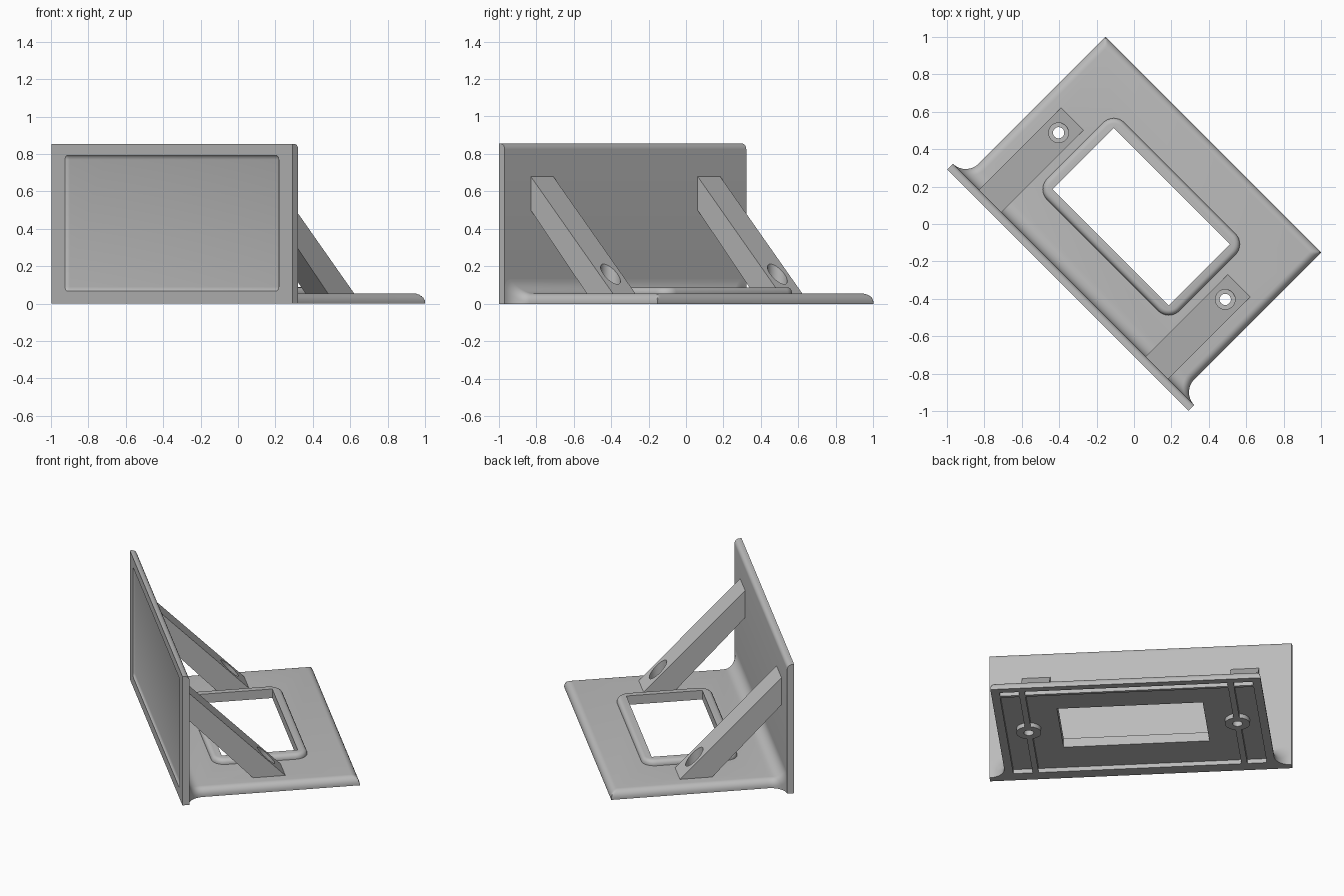
import bpy, bmesh, math
from math import sin, cos, pi

if "Cube" in bpy.data.objects:
    bpy.data.objects.remove(bpy.data.objects["Cube"])

grey = bpy.data.materials.new("light_grey")
grey.use_nodes = True
grey.diffuse_color = (0.5, 0.5, 0.5, 1)
grey.node_tree.nodes["Principled BSDF"].inputs["Base Color"].default_value = grey.diffuse_color

TURN = -pi / 4          # the whole bracket stands diagonally
FRONT, BACK = -0.457, 0.6   # base depth, from wall to free edge
BASE_H, ROUND = 0.055, 0.045
parts = []


def finish(name, bm, part=True):
    bmesh.ops.recalc_face_normals(bm, faces=bm.faces)
    mesh = bpy.data.meshes.new(name)
    bm.to_mesh(mesh)
    bm.free()
    mesh.materials.append(grey)
    obj = bpy.data.objects.new(name, mesh)
    bpy.context.collection.objects.link(obj)
    if part:
        parts.append(obj)
    else:
        obj.hide_render = True
    return obj


def box_mesh(x0, x1, y0, y1, z0, z1):
    bm = bmesh.new()
    bmesh.ops.create_cube(bm, size=1)
    for v in bm.verts:
        v.co = (x0 if v.co.x < 0 else x1, y0 if v.co.y < 0 else y1, z0 if v.co.z < 0 else z1)
    return bm


def bevel(bm, test, width, segments=5):
    edges = [e for e in bm.edges if test(e.verts[0].co, e.verts[1].co)]
    bmesh.ops.bevel(bm, geom=edges, offset=width, segments=segments, profile=0.5, affect='EDGES')


def cylinder(name, x, y, r, z0, z1, part=False):
    bm = bmesh.new()
    bmesh.ops.create_cone(bm, cap_ends=True, segments=32, radius1=r, radius2=r, depth=z1 - z0)
    bmesh.ops.translate(bm, verts=bm.verts, vec=(x, y, (z0 + z1) / 2))
    return finish(name, bm, part)


def cut(obj, cutter):
    mod = obj.modifiers.new("cut", 'BOOLEAN')
    mod.operation, mod.solver, mod.object = 'DIFFERENCE', 'EXACT', cutter
    bpy.context.view_layer.objects.active = obj
    bpy.ops.object.modifier_apply(modifier=mod.name)


cutters = []

# Upright panel with a rounded top rear edge and a shallow front recess
bm = box_mesh(-0.912, 0.912, -0.5, FRONT, 0, 0.855)
bevel(bm, lambda a, b: min(a.z, b.z) > 0.8 and min(a.y, b.y) > -0.48, 0.03)
panel = finish("upright_panel", bm)
bm = box_mesh(-0.815, 0.815, -0.6, -0.488, 0.06, 0.8)
bevel(bm, lambda a, b: True, 0.03, 4)
recess = finish("recess_cutter", bm, False)
cutters.append(recess)
cut(panel, recess)

# Base lofted from front to back: flared and filleted at the panel, rounded at the free edges
stations = [(FRONT - 0.02, 0.91, 0.13)]
for i in range(13):
    a = pi / 2 * (1 - i / 12)
    y = -0.357 - 0.1 * sin(a)
    s = max(0, min(1, (-0.38 - y) / 0.077))
    stations.append((y, 0.912 - 0.097 * cos(a), 0.132 - 0.077 * math.sqrt(1 - s * s)))
for i in range(7):
    a = pi / 2 * i / 6
    stations.append((BACK - ROUND * (1 - sin(a)), 0.815, BASE_H - ROUND * (1 - cos(a))))

bm = bmesh.new()
rings = []
for y, w, h in stations:
    top = max(h, BASE_H)
    half = [(w, 0)]
    for i in range(7):
        a = pi / 2 * i / 6
        half.append((w - ROUND * (1 - cos(a)), min(h, top - ROUND * (1 - sin(a)))))
    ring = half + [(-x, z) for x, z in reversed(half)]
    rings.append([bm.verts.new((x, y, z)) for x, z in ring])
for r0, r1 in zip(rings, rings[1:]):
    for i in range(len(r0)):
        j = (i + 1) % len(r0)
        bm.faces.new((r0[i], r0[j], r1[j], r1[i]))
bm.faces.new(rings[0])
bm.faces.new(rings[-1])
bmesh.ops.remove_doubles(bm, verts=bm.verts, dist=0.0001)
base = finish("base", bm)

# Hollow underside
hollow = finish("hollow_cutter", box_mesh(-0.765, 0.765, -0.42, 0.555, -0.1, 0.028), False)
cutters.append(hollow)
cut(base, hollow)

# Raised rim around the opening
bm = box_mesh(-0.5, 0.5, -0.237, 0.347, 0.03, 0.088)
bevel(bm, lambda a, b: abs(a.z - b.z) > 0.01, 0.08, 8)
bevel(bm, lambda a, b: min(a.z, b.z) > 0.08, 0.028, 4)
rim = finish("opening_rim", bm)
opening = finish("opening_cutter", box_mesh(-0.44, 0.44, -0.177, 0.287, -0.1, 0.3), False)
cutters.append(opening)
cut(base, opening)
cut(rim, opening)

# Long stiffening rib under the back edge
finish("cross_rib", box_mesh(-0.77, 0.77, 0.495, 0.515, 0.0, 0.03))

# Diagonal braces with screw holes, bosses and short ribs underneath
for side, label in ((1, "left"), (-1, "right")):
    x, y = side * 0.63, 0.06
    bm = bmesh.new()
    outline = [(-0.47, 0.693), (0.163, 0.055), (0.163, 0.045), (-0.035, 0.045),
               (-0.035, 0.055), (-0.47, 0.513)]
    face = bm.faces.new([bm.verts.new((x - 0.085, v, z)) for v, z in outline])
    ext = bmesh.ops.extrude_face_region(bm, geom=[face])
    bmesh.ops.translate(bm, vec=(0.17, 0, 0),
                        verts=[g for g in ext["geom"] if isinstance(g, bmesh.types.BMVert)])
    brace = finish(label + "_brace", bm)
    boss = cylinder(label + "_boss", x, y, 0.075, 0.0, 0.03, True)
    bores = [finish("rib_cutter", box_mesh(x - 0.02, x + 0.02, -0.42, 0.555, -0.1, 0.001), False)]
    counterbore = cylinder("counterbore_cutter", x, y, 0.053, 0.08, 0.5)
    screw = cylinder("screw_cutter", x, y, 0.03, -0.1, 0.3)
    cutters += bores + [counterbore, screw]
    cut(brace, counterbore)
    for obj in (brace, base, boss):
        cut(obj, screw)
    for end, y0, y1 in (("front", -0.43, y - 0.07), ("back", y + 0.07, 0.56)):
        finish(f"{label}_{end}_rib", box_mesh(x - 0.018, x + 0.018, y0, y1, 0.0, 0.03))

for obj in cutters:
    bpy.data.objects.remove(obj)

# Turn everything and shade
bpy.ops.object.select_all(action='DESELECT')
for obj in parts:
    obj.rotation_euler.z = TURN
    obj.select_set(True)
bpy.context.view_layer.objects.active = panel
bpy.ops.object.shade_smooth_by_angle(angle=math.radians(35))
